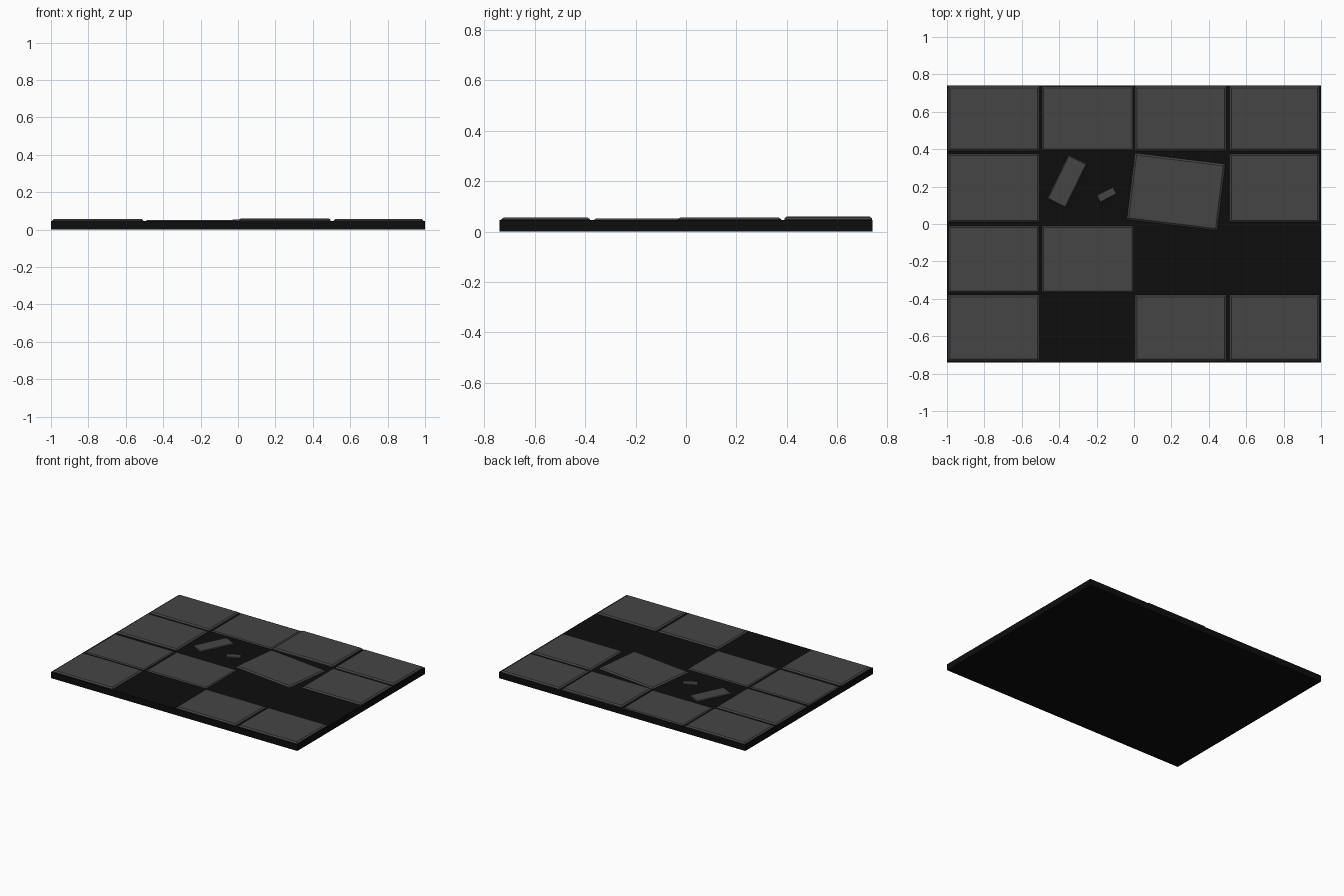
import bpy
import bmesh
from math import radians
from mathutils import Matrix

if "Cube" in bpy.data.objects:
    bpy.data.objects.remove(bpy.data.objects["Cube"])


def material(name, v):
    m = bpy.data.materials.new(name)
    m.diffuse_color = (v, v, v, 1)
    m.use_nodes = True
    m.node_tree.nodes["Principled BSDF"].inputs["Base Color"].default_value = m.diffuse_color
    return m


SLAB = material("dark_grout", 0.004)
TILE = material("grey_tile", 0.06)


def block(name, cx, cy, w, d, z0, z1, mat, inset=0.0, lip=0.0, angle=0):
    """Box whose top is drawn in by `inset`, with a vertical lip below the slope."""
    bm = bmesh.new()
    rings = [(z0, 0)]
    if lip:
        rings.append((z0 + lip, 0))
    rings.append((z1, inset))
    loops = []
    for z, i in rings:
        x, y = w / 2 - i, d / 2 - i
        loops.append([bm.verts.new(p) for p in
                      ((-x, -y, z), (x, -y, z), (x, y, z), (-x, y, z))])
    bm.faces.new(loops[0][::-1])
    bm.faces.new(loops[-1])
    for a, b in zip(loops, loops[1:]):
        for k in range(4):
            n = (k + 1) % 4
            bm.faces.new((a[k], a[n], b[n], b[k]))
    bmesh.ops.rotate(bm, verts=bm.verts, cent=(0, 0, 0),
                     matrix=Matrix.Rotation(radians(angle), 3, 'Z'))
    me = bpy.data.meshes.new(name)
    bm.to_mesh(me)
    bm.free()
    me.materials.append(mat)
    ob = bpy.data.objects.new(name, me)
    ob.location = (cx, cy, 0)
    bpy.context.collection.objects.link(ob)
    return ob


# Base slab
block("base_slab", 0, 0, 2.0, 1.48, 0, 0.046, SLAB)

# Seated tiles: X present, . missing; rows run from back to front
LAYOUT = ["XXXX", "X..X", "XX..", "X.XX"]
X_SPANS = [(-0.995, -0.505), (-0.495, 0.0), (0.005, 0.495), (0.51, 0.992)]
Y_SPANS = [(0.39, 0.738), (0.01, 0.375), (-0.368, -0.008), (-0.733, -0.38)]
LOW = {(0, 1), (2, 0), (2, 1)}
HIGH = {(0, 2)}
for r, row in enumerate(LAYOUT):
    for c, mark in enumerate(row):
        if mark != "X":
            continue
        (xa, xb), (ya, yb) = X_SPANS[c], Y_SPANS[r]
        top = 0.052 if (r, c) in LOW else 0.06 if (r, c) in HIGH else 0.056
        block(f"tile_{r}_{c}", (xa + xb) / 2, (ya + yb) / 2, xb - xa, yb - ya,
              0.03, top, TILE, 0.01, top - 0.038)

# Loose tile knocked out of line
block("loose_tile", 0.225, 0.172, 0.487, 0.358, 0.03, 0.055, TILE, 0.01, 0.017, -7)

# Broken pieces in the empty bay
block("large_shard", -0.358, 0.228, 0.26, 0.11, 0.035, 0.051, TILE, 0.005, 0.012, 64)
block("small_shard", -0.146, 0.157, 0.10, 0.043, 0.035, 0.050, TILE, 0.003, 0.012, 27)
